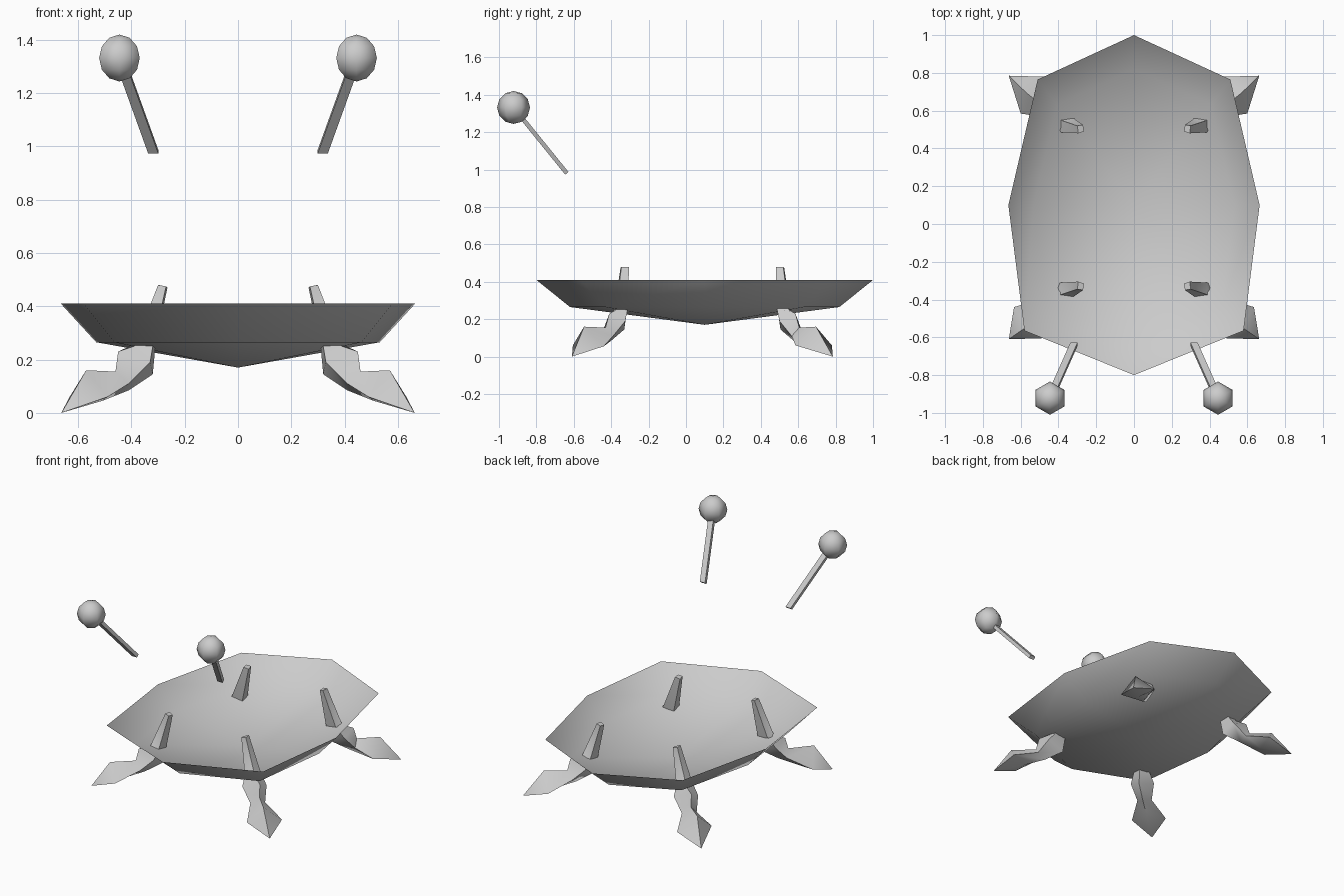
import bpy, bmesh, math
from mathutils import Vector, Matrix

if "Cube" in bpy.data.objects:
    bpy.data.objects.remove(bpy.data.objects["Cube"])

grey = bpy.data.materials.new("light_grey")
grey.diffuse_color = (0.6, 0.6, 0.6, 1)
grey.use_nodes = True
grey.node_tree.nodes["Principled BSDF"].inputs["Base Color"].default_value = grey.diffuse_color


def finish(name, bm, angle, recalc=True):
    """Turn a bmesh into a named, shaded object."""
    if recalc:
        bmesh.ops.recalc_face_normals(bm, faces=bm.faces[:])
    me = bpy.data.meshes.new(name)
    bm.to_mesh(me)
    bm.free()
    me.materials.append(grey)
    me.shade_smooth()
    me.set_sharp_from_angle(angle=math.radians(angle))
    ob = bpy.data.objects.new(name, me)
    bpy.context.collection.objects.link(ob)
    return ob


def loft(bm, rings):
    """Bridge closed rings of equal size; returns the vertex rings."""
    vs = [[bm.verts.new(p) for p in r] for r in rings]
    for a, b in zip(vs, vs[1:]):
        n = len(a)
        for i in range(n):
            j = (i + 1) % n
            bm.faces.new((a[i], a[j], b[j], b[i]))
    return vs


def fan(bm, ring, tip):
    t = bm.verts.new(tip)
    for i in range(len(ring)):
        bm.faces.new((ring[i], ring[(i + 1) % len(ring)], t))


# Shell: open eight-sided bowl
half = [(0, 1.0), (0.51, 0.765), (0.665, 0.10), (0.58, -0.565), (0, -0.8)]
rim = half + [(-x, y) for x, y in half[3:0:-1]]
bm = bmesh.new()
rings = loft(bm, [[(x, y, 0.41) for x, y in rim],
                  [(x * 0.8, 0.1 + (y - 0.1) * 0.8, 0.265) for x, y in rim]])
fan(bm, rings[-1], (0, 0.1, 0.17))
bmesh.ops.recalc_face_normals(bm, faces=bm.faces[:])
if sum(f.normal.z for f in bm.faces) > 0:
    bmesh.ops.reverse_faces(bm, faces=bm.faces[:])
finish("shell_bowl", bm, 60, recalc=False)

# Legs: four-sided sections (inner, side, outer, side) from the peg to the foot,
# written as (distance from centre line, distance forward, height)
PEG = [
    [(0.265, 0.315, 0.47), (0.295, 0.305, 0.48), (0.30, 0.345, 0.48), (0.27, 0.35, 0.475)],
    [(0.31, 0.315, 0.25), (0.385, 0.31, 0.26), (0.39, 0.375, 0.25), (0.32, 0.385, 0.25)],
    [(0.32, 0.33, 0.145), (0.44, 0.325, 0.19), (0.45, 0.41, 0.23), (0.33, 0.425, 0.19)],
    [(0.41, 0.40, 0.085), (0.475, 0.39, 0.11), (0.46, 0.43, 0.155), (0.41, 0.455, 0.11)],
]
FRONT_FOOT = [(0.51, 0.48, 0.045), (0.635, 0.44, 0.055), (0.57, 0.545, 0.16), (0.49, 0.605, 0.06)]
BACK_FOOT = [(0.51, 0.48, 0.045), (0.60, 0.41, 0.06), (0.57, 0.52, 0.16), (0.48, 0.605, 0.06)]


def leg(name, sx, back):
    def place(p):
        return (sx * p[0], 0.175 + p[1] if back else -p[1], p[2])
    bm = bmesh.new()
    sections = PEG + [BACK_FOOT if back else FRONT_FOOT]
    vs = loft(bm, [[place(p) for p in s] for s in sections])
    bm.faces.new(vs[0])
    fan(bm, vs[-1], place((0.663, 0.61, 0.0)))
    finish(name, bm, 50)


# Antennae: flat stick with a round ball on the end
def antenna(side, sx):
    low, top = Vector((sx * 0.318, -0.637, 0.98)), Vector((sx * 0.445, -0.922, 1.332))
    bm = bmesh.new()
    w, d = Vector((0.019, 0, 0)), Vector((0, 0.009, 0.007))
    rings = loft(bm, [[c - w - d, c + w - d, c + w + d, c - w + d] for c in (low, top)])
    for r in rings:
        bm.faces.new(r)
    finish("antenna_stick_" + side, bm, 30)
    bm = bmesh.new()
    bmesh.ops.create_uvsphere(bm, u_segments=6, v_segments=6, radius=0.088,
                              matrix=Matrix.Translation(top))
    finish("antenna_ball_" + side, bm, 80)


for side, sx in (("left", -1), ("right", 1)):
    leg("front_leg_" + side, sx, False)
    leg("back_leg_" + side, sx, True)
    antenna(side, sx)
